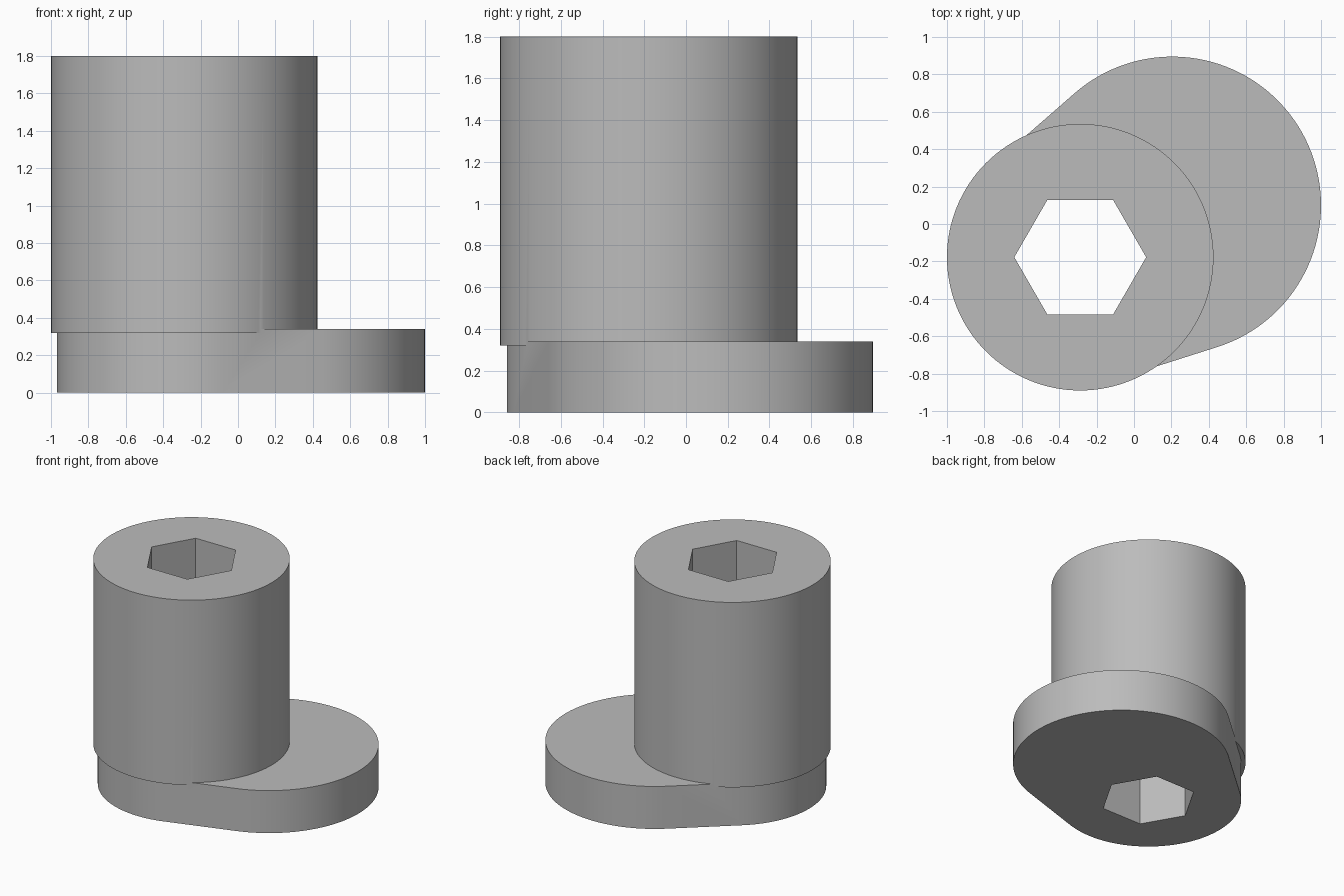
import bpy, bmesh, math
from mathutils import Vector

if "Cube" in bpy.data.objects:
    bpy.data.objects.remove(bpy.data.objects["Cube"], do_unlink=True)

SHAFT = Vector((-0.2875, -0.1775))   # shared axis of shaft and hex bore
LOBE = Vector((0.205, 0.10))         # centre of the offset lobe
R_SHAFT, R_NECK, R_LOBE, R_HEX = 0.7125, 0.68, 0.795, 0.3525

grey = bpy.data.materials.new("mid grey")
grey.use_nodes = True
colour = (0.5, 0.5, 0.5, 1)
grey.diffuse_color = colour
grey.node_tree.nodes["Principled BSDF"].inputs["Base Color"].default_value = colour


def arc(centre, radius, start, end, steps):
    """Points along an arc, excluding the end point."""
    angles = [start + (end - start) * i / steps for i in range(steps)]
    return [centre + radius * Vector((math.cos(a), math.sin(a))) for a in angles]


def prism(name, outline, low, high):
    """Extrude a closed outline between two heights."""
    bm = bmesh.new()
    face = bm.faces.new([bm.verts.new((p.x, p.y, low)) for p in outline])
    top = bmesh.ops.extrude_face_region(bm, geom=[face])["geom"]
    verts = [v for v in top if isinstance(v, bmesh.types.BMVert)]
    bmesh.ops.translate(bm, verts=verts, vec=(0, 0, high - low))
    bmesh.ops.recalc_face_normals(bm, faces=bm.faces)
    mesh = bpy.data.meshes.new(name)
    bm.to_mesh(mesh)
    bm.free()
    mesh.materials.append(grey)
    obj = bpy.data.objects.new(name, mesh)
    bpy.context.collection.objects.link(obj)
    return obj


def combine(target, other, operation):
    """Apply a boolean and discard the helper."""
    mod = target.modifiers.new(operation.title(), 'BOOLEAN')
    mod.operation, mod.object, mod.solver = operation, other, 'EXACT'
    bpy.context.view_layer.objects.active = target
    bpy.ops.object.modifier_apply(modifier=mod.name)
    bpy.data.objects.remove(other, do_unlink=True)


# Base flange: two circles joined by their outer tangents
axis = LOBE - SHAFT
heading = math.atan2(axis.y, axis.x)
spread = math.acos((R_NECK - R_LOBE) / axis.length)
outline = arc(LOBE, R_LOBE, heading - spread, heading + spread, 72)
outline += arc(LOBE, R_LOBE, heading + spread, heading + spread + 1, 1)
outline += arc(SHAFT, R_NECK, heading + spread, heading - spread + math.tau, 56)
outline += arc(SHAFT, R_NECK, heading - spread, heading, 1)
body = prism("eccentric_bushing", outline, 0, 0.34)

# Round shaft, slightly overhanging the flange neck
combine(body, prism("shaft", arc(SHAFT, R_SHAFT, 0, math.tau, 128), 0.32, 1.8), 'UNION')

# Hexagonal bore right through
combine(body, prism("hex_cutter", arc(SHAFT, R_HEX, 0, math.tau, 6), -0.2, 2), 'DIFFERENCE')

# Smooth round walls, crisp rims and bore corners
bpy.ops.object.select_all(action='DESELECT')
body.select_set(True)
bpy.context.view_layer.objects.active = body
bpy.ops.object.shade_smooth_by_angle(angle=math.radians(30))
